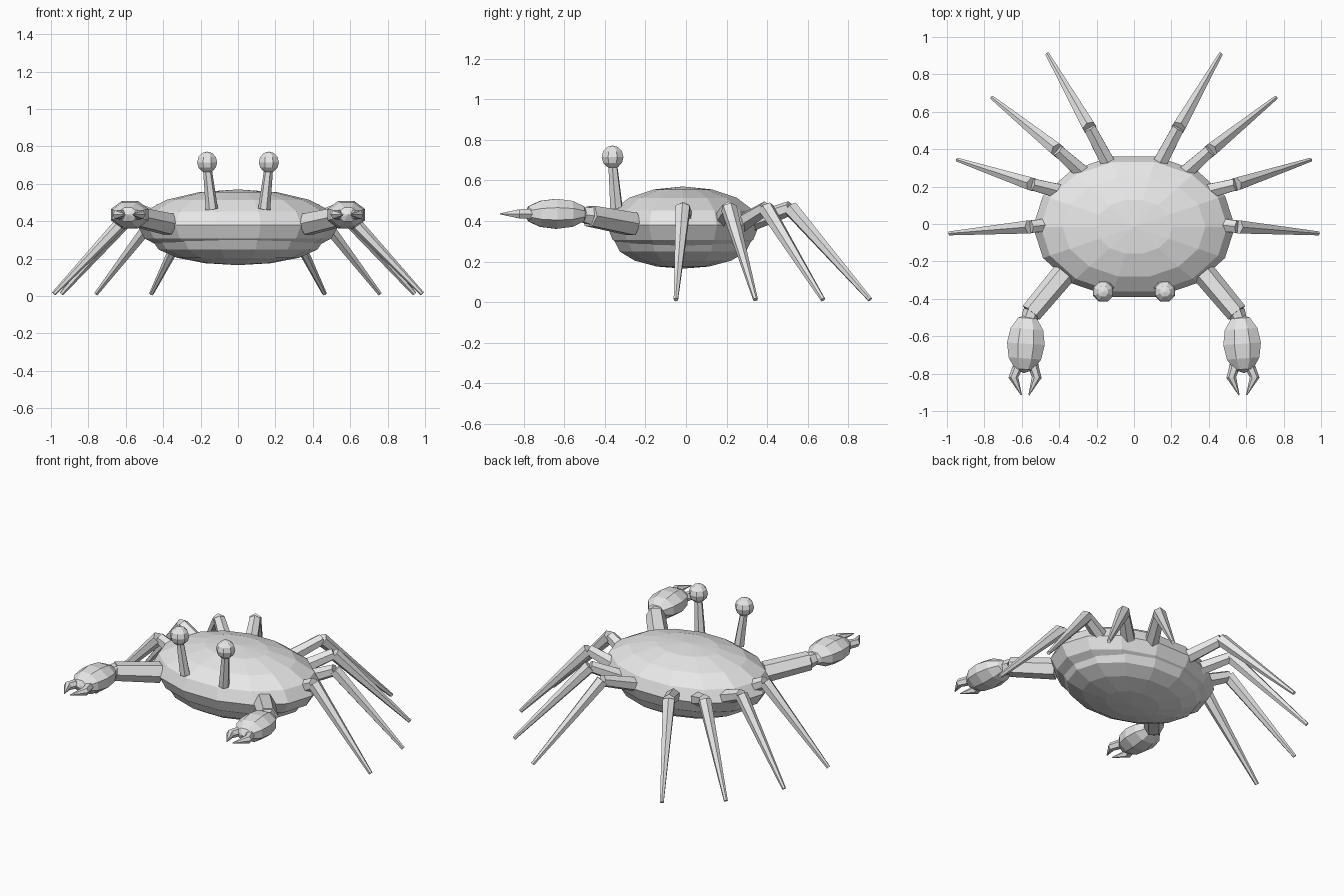
import bpy, bmesh, math
from mathutils import Vector, Matrix

if "Cube" in bpy.data.objects:
    bpy.data.objects.remove(bpy.data.objects["Cube"])

shell = bpy.data.materials.new("plain_grey")
shell.diffuse_color = (0.8, 0.8, 0.8, 1)
shell.use_nodes = True
shell.node_tree.nodes["Principled BSDF"].inputs["Base Color"].default_value = shell.diffuse_color


def add_loft(bm, path, radii, sides, offset=0.0):
    """Sweep a regular polygon along a path with changing radius, caps on both ends."""
    pts = [Vector(p) for p in path]
    rings = []
    for i, (p, r) in enumerate(zip(pts, radii)):
        t = (pts[min(i + 1, len(pts) - 1)] - pts[max(i - 1, 0)]).normalized()
        u = t.cross(Vector((0, 0, 1)))
        u = u.normalized() if u.length > 0.01 else Vector((1, 0, 0))
        v = u.cross(t)
        angles = [2 * math.pi * k / sides + offset for k in range(sides)]
        rings.append([bm.verts.new(p + (u * math.cos(a) + v * math.sin(a)) * r) for a in angles])
    for a, b in zip(rings, rings[1:]):
        for k in range(sides):
            j = (k + 1) % sides
            bm.faces.new((a[k], a[j], b[j], b[k]))
    bm.faces.new(rings[0][::-1])
    bm.faces.new(rings[-1])


def add_ball(bm, matrix, sides, rings, offset=0.0):
    """Low-poly unit ball with poles on z, placed by a matrix."""
    ball = bmesh.new()
    lat = [-math.pi / 2 + math.pi * i / rings for i in range(rings + 1)]
    add_loft(ball, [(0, 0, math.sin(a)) for a in lat],
             [max(math.cos(a), 1e-6) for a in lat], sides, offset)
    bmesh.ops.remove_doubles(ball, verts=ball.verts, dist=1e-4)
    bmesh.ops.transform(ball, matrix=matrix, verts=ball.verts)
    tmp = bpy.data.meshes.new("tmp")
    ball.to_mesh(tmp)
    ball.free()
    bm.from_mesh(tmp)
    bpy.data.meshes.remove(tmp)


def finish(name, bm, mirror=True):
    bmesh.ops.recalc_face_normals(bm, faces=bm.faces)
    mesh = bpy.data.meshes.new(name)
    bm.to_mesh(mesh)
    bm.free()
    mesh.materials.append(shell)
    ob = bpy.data.objects.new(name, mesh)
    bpy.context.collection.objects.link(ob)
    if mirror:
        ob.modifiers.new("mirror", 'MIRROR').use_axis[0] = True


def place(center, scale, rot=None):
    m = Matrix.Translation(center)
    if rot:
        m = m @ rot
    return m @ Matrix.Diagonal((*scale, 1))


# Carapace and belly
bm = bmesh.new()
add_ball(bm, place((0, -0.015, 0.38), (0.54, 0.385, 0.19)), 14, 8)
finish("carapace", bm, False)
bm = bmesh.new()
add_ball(bm, place((0, -0.015, 0.30), (0.46, 0.345, 0.135)), 14, 8)
finish("belly", bm, False)

# Walking legs: hip, knee, foot
legs = [
    ((0.42, 0.0, 0.39), (0.555, -0.015, 0.463), (0.985, -0.05, 0.012)),
    ((0.38, 0.17, 0.39), (0.545, 0.212, 0.463), (0.943, 0.343, 0.012)),
    ((0.27, 0.27, 0.385), (0.41, 0.395, 0.463), (0.758, 0.675, 0.012)),
    ((0.125, 0.30, 0.385), (0.238, 0.515, 0.463), (0.463, 0.908, 0.012)),
]
for i, (hip, knee, foot) in enumerate(legs, 1):
    bm = bmesh.new()
    add_loft(bm, (hip, knee), (0.045, 0.036), 6, math.pi / 6)
    add_loft(bm, (knee, foot), (0.04, 0.012), 6, math.pi / 6)
    finish(f"walking_leg_{i}", bm)

# Claw arms with a narrow wrist
bm = bmesh.new()
add_loft(bm, ((0.375, -0.265, 0.385), (0.55, -0.475, 0.425)), (0.064, 0.058), 6)
add_loft(bm, ((0.545, -0.47, 0.425), (0.575, -0.54, 0.435)), (0.05, 0.035), 6)
finish("claw_arm", bm)

# Claw palm
bm = bmesh.new()
turn = Matrix.Rotation(math.radians(4), 4, 'Z') @ Matrix.Rotation(math.pi / 2, 4, 'X')
add_ball(bm, place((0.578, -0.64, 0.435), (0.109, 0.08, 0.158), turn), 8, 6, math.pi / 8)
finish("claw_palm", bm)

# Pincer fingers, bent inward at the middle
for name, xs in (("inner_pincer", (0.545, 0.52, 0.562)), ("outer_pincer", (0.61, 0.645, 0.602))):
    bm = bmesh.new()
    path = [(x, y, 0.435) for x, y in zip(xs, (-0.74, -0.82, -0.915))]
    add_loft(bm, path, (0.03, 0.026, 0.003), 6)
    finish(name, bm)

# Eye stalks and eyes
bm = bmesh.new()
add_loft(bm, ((0.14, -0.343, 0.465), (0.165, -0.362, 0.69)), (0.033, 0.023), 6)
finish("eye_stalk", bm)
bm = bmesh.new()
add_ball(bm, place((0.165, -0.362, 0.715), (0.058, 0.058, 0.057)), 8, 6, math.pi / 8)
finish("eye", bm)
